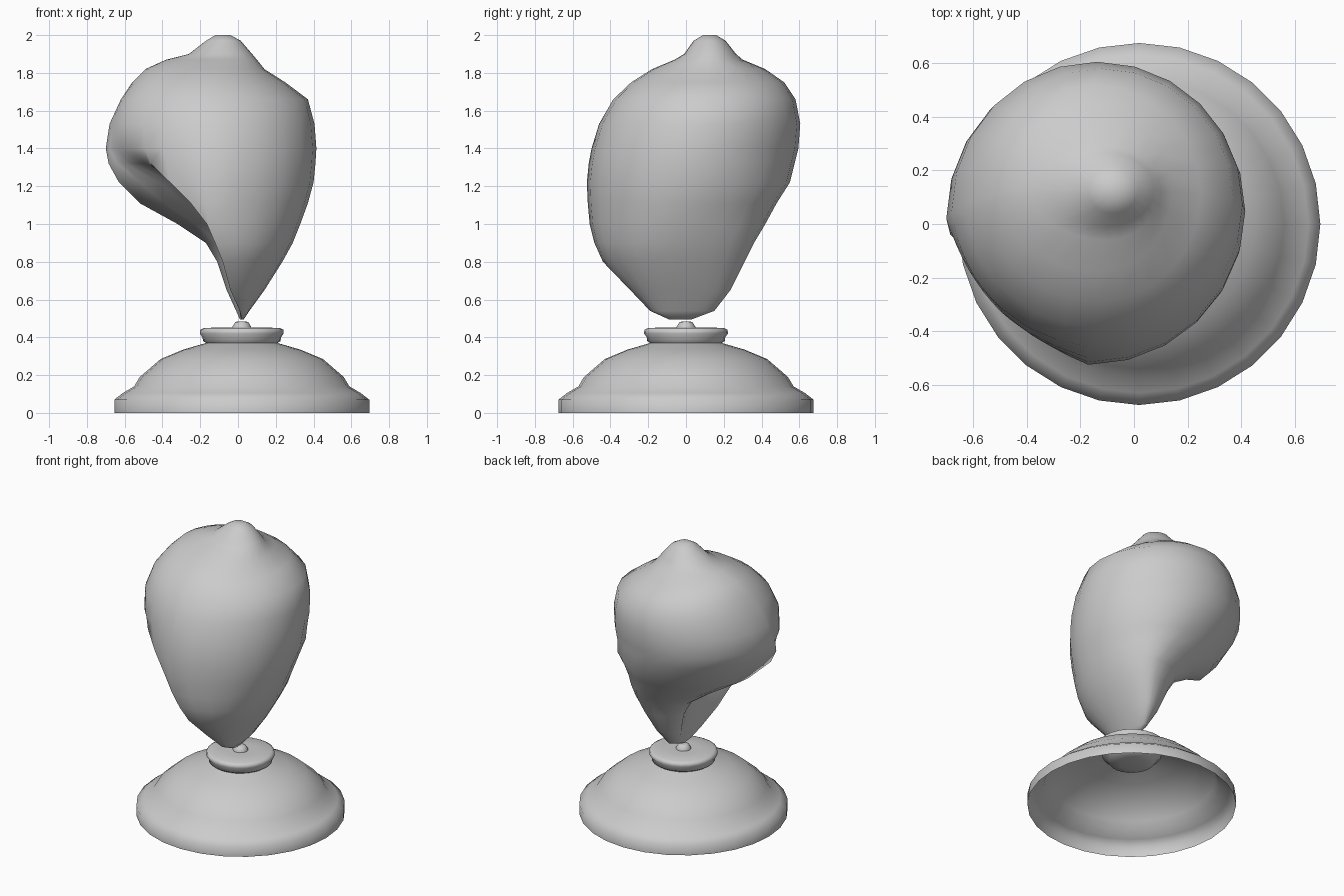
import bpy, math

if "Cube" in bpy.data.objects:
    bpy.data.objects.remove(bpy.data.objects["Cube"])

def make(name, verts, faces, angle):
    me = bpy.data.meshes.new(name)
    me.from_pydata(verts, [], faces)
    me.shade_smooth()
    me.set_sharp_from_angle(angle=math.radians(angle))
    ob = bpy.data.objects.new(name, me)
    bpy.context.collection.objects.link(ob)
    return ob

def loft(name, rings, cap_bottom, cap_top, angle):
    n = len(rings[0])
    verts = [p for r in rings for p in r]
    faces = [(i * n + j, i * n + (j + 1) % n, (i + 1) * n + (j + 1) % n, (i + 1) * n + j)
             for i in range(len(rings) - 1) for j in range(n)]
    if cap_bottom:
        faces.append(tuple(reversed(range(n))))
    if cap_top:
        faces.append(tuple(range(len(verts) - n, len(verts))))
    return make(name, verts, faces, angle)

def lathe(name, profile, n, cap_bottom=False, cap_top=False):
    rings = [[(0.02 + r * math.cos(2 * math.pi * k / n), r * math.sin(2 * math.pi * k / n), z)
              for k in range(n)] for r, z in profile]
    return loft(name, rings, cap_bottom, cap_top, 120)

# hollow stepped dome stand
lathe("stand_dome", [(.675, 0), (.675, .07), (.63, .105), (.57, .14), (.54, .19),
                     (.43, .285), (.31, .335), (.19, .37)], 28)
# rounded collar and pin
lathe("stand_collar", [(.08, .31), (.15, .325), (.18, .365), (.205, .38), (.208, .4),
                       (.222, .42), (.22, .44), (.2, .45), (.1, .452)], 24, True, True)
lathe("stand_pin", [(.05, .44), (.05, .455), (.035, .48), (.02, .485)], 12, True, True)

# sea shell: z, x min, x max, y min, y max, x of front point, y of left point, bulge (negative = hollow)
SECTIONS = [
    (0.495, 0.01, 0.03, -0.09, 0.03, 0.02, 0.00, 0.0),
    (0.54, -0.01, 0.06, -0.19, 0.15, 0.01, 0.08, -.10),
    (0.65, -0.06, 0.14, -0.295, 0.235, -0.04, 0.14, -.20),
    (0.80, -0.11, 0.235, -0.44, 0.31, -0.08, 0.18, -.28),
    (0.90, -0.17, 0.29, -0.485, 0.36, -0.12, 0.18, -.32),
    (1.00, -0.32, 0.33, -0.51, 0.42, -0.16, 0.14, -.30),
    (1.11, -0.52, 0.37, -0.52, 0.48, -0.17, 0.04, -.28),
    (1.22, -0.63, 0.40, -0.525, 0.55, -0.17, -0.06, -.20),
    (1.32, -0.685, 0.41, -0.515, 0.575, -0.17, -0.04, -.04),
    (1.40, -0.70, 0.415, -0.50, 0.595, -0.17, 0.02, 0.9),
    (1.53, -0.68, 0.405, -0.46, 0.605, -0.16, 0.05, 1.0),
    (1.66, -0.62, 0.37, -0.385, 0.58, -0.14, 0.08, 1.15),
    (1.75, -0.56, 0.25, -0.29, 0.52, -0.14, 0.1, 1.0),
    (1.82, -0.49, 0.14, -0.18, 0.42, -0.13, 0.12, 1.0),
    (1.87, -0.38, 0.10, -0.06, 0.30, -0.1, 0.13, 1.0),
    (1.90, -0.26, 0.075, -0.01, 0.265, -0.1, 0.13, 1.0),
    (1.97, -0.17, 0.015, 0.04, 0.21, -0.08, 0.125, 1.0),
    (2.00, -0.12, -0.04, 0.09, 0.16, -0.08, 0.125, 1.0)]

def shell_ring(z, x0, x1, y0, y1, xf, yw, g, n=6):
    ym, xk = (y0 + y1) / 2, (x0 + x1) / 2
    if z < 1.3:
        xk = x0 + (x1 - x0) * .55
    ring = []

    def quarter(ax, ay, bx, by, cx, cy, t, flat=0):
        u, v = math.cos(t * math.pi / 2), math.sin(t * math.pi / 2)
        s = 1 - flat + flat / (u + v)  # pull towards the straight chord
        return [cx + ((ax - cx) * u + (bx - cx) * v) * s, cy + ((ay - cy) * u + (by - cy) * v) * s]

    # front to right, right to back, back to left
    for arc in [(xf, y0, x1, ym, xf, ym), (x1, ym, xk, y1, xk, ym), (xk, y1, x0, yw, xk, yw)]:
        ring += [quarter(*arc, k / n) for k in range(n)]
    # left to lip: the hollow aperture below, the full whorl above
    lip = 1 - max(.02, min(.47, (z - 1.0) * 1.4))
    flat = .5 * max(0, 1 - abs(z - 1.27) / .35)
    left_arc = (x0, yw, xf, y0, xf, yw)
    a, b = quarter(*left_arc, 0, flat), quarter(*left_arc, lip, flat)
    m = 8
    for k in range(m):
        t = k / m
        p = quarter(*left_arc, lip * t, flat)
        q = [a[d] + (b[d] - a[d]) * t for d in (0, 1)]
        p = [q[d] + max(g, 0) * (p[d] - q[d]) for d in (0, 1)]
        p[0] += max(-g, 0) * math.sin(math.pi * t) * (x1 - x0)
        ring.append(p)
    # lip to front
    ring += [quarter(*left_arc, lip + (1 - lip) * k / 3, flat) for k in range(3)]
    return [(p[0], p[1], z) for p in ring]

loft("sea_shell", [shell_ring(*s) for s in SECTIONS], True, True, 60)
